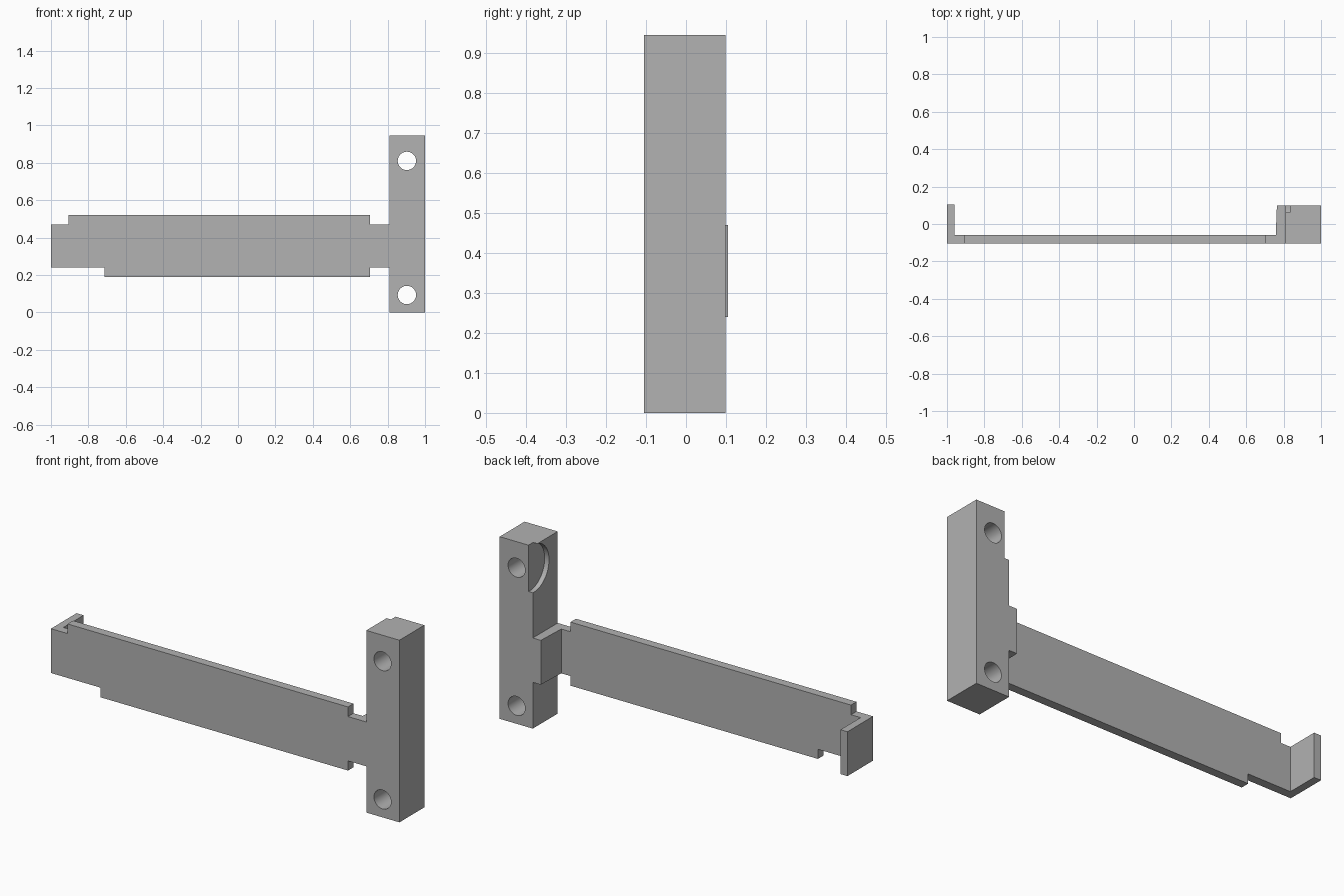
import bpy, bmesh, math
from mathutils import Matrix, Vector

if "Cube" in bpy.data.objects:
    bpy.data.objects.remove(bpy.data.objects["Cube"])

grey = bpy.data.materials.new("plain grey")
grey.use_nodes = True
grey.diffuse_color = (0.445, 0.445, 0.445, 1)
grey.node_tree.nodes["Principled BSDF"].inputs["Base Color"].default_value = grey.diffuse_color

FRONT, PLATE_BACK, BACK = -0.105, -0.06, 0.099
NECK_LOW, NECK_TOP = 0.24, 0.47
POST_X, POST_TOP = 0.81, 0.945


def add_object(name, bm):
    bmesh.ops.recalc_face_normals(bm, faces=bm.faces)
    mesh = bpy.data.meshes.new(name)
    bm.to_mesh(mesh)
    bm.free()
    mesh.materials.append(grey)
    obj = bpy.data.objects.new(name, mesh)
    bpy.context.collection.objects.link(obj)
    return obj


def prism(name, base, offset):
    """Extrude a closed outline along an offset."""
    bm = bmesh.new()
    face = bm.faces.new([bm.verts.new(p) for p in base])
    result = bmesh.ops.extrude_face_region(bm, geom=[face], use_keep_orig=True)
    moved = [g for g in result["geom"] if isinstance(g, bmesh.types.BMVert)]
    bmesh.ops.translate(bm, verts=moved, vec=Vector(offset))
    return add_object(name, bm)


def box(name, x0, x1, y0, y1, z0, z1):
    outline = [(x0, y0, z0), (x1, y0, z0), (x1, y1, z0), (x0, y1, z0)]
    return prism(name, outline, (0, 0, z1 - z0))


def cut_cylinder(target, centre, radius, depth, axis):
    bm = bmesh.new()
    turn = Matrix.Rotation(math.pi / 2, 4, "Y" if axis == "X" else "X")
    bmesh.ops.create_cone(bm, cap_ends=True, segments=64, radius1=radius,
                          radius2=radius, depth=depth,
                          matrix=Matrix.Translation(centre) @ turn)
    cutter = add_object("cutter", bm)
    cutter.hide_render = True
    mod = target.modifiers.new("cut", "BOOLEAN")
    mod.operation, mod.solver, mod.object = "DIFFERENCE", "EXACT", cutter
    bpy.context.view_layer.objects.active = target
    bpy.ops.object.modifier_apply(modifier=mod.name)
    bpy.data.objects.remove(cutter)


# Long flat arm with stepped ends
outline = [(-1, NECK_LOW), (-0.715, NECK_LOW), (-0.715, 0.19), (0.705, 0.19),
           (0.705, NECK_LOW), (POST_X, NECK_LOW), (POST_X, NECK_TOP),
           (0.705, NECK_TOP), (0.705, 0.52), (-0.905, 0.52),
           (-0.905, NECK_TOP), (-1, NECK_TOP)]
prism("arm_plate", [(x, FRONT, z) for x, z in outline], (0, PLATE_BACK - FRONT, 0))

# Upturned lip at the free end
box("end_lip", -1, -0.96, PLATE_BACK, 0.105, NECK_LOW, NECK_TOP)

# Slightly tapered boss joining the arm to the post
boss = [(0.758, PLATE_BACK), (POST_X, PLATE_BACK), (POST_X, BACK), (0.764, BACK)]
prism("neck_boss", [(x, y, NECK_LOW) for x, y in boss], (0, 0, NECK_TOP - NECK_LOW))

# Mounting post with two through holes and a shallow round recess
post = box("mounting_post", POST_X, 1, FRONT, BACK, 0, POST_TOP)
for z in (0.093, 0.81):
    cut_cylinder(post, (0.903, 0, z), 0.049, 0.5, "Y")
cut_cylinder(post, (POST_X, 0.088, 0.826), 0.122, 0.05, "X")
post.select_set(True)
bpy.context.view_layer.objects.active = post
bpy.ops.object.shade_smooth_by_angle(angle=math.radians(30))
